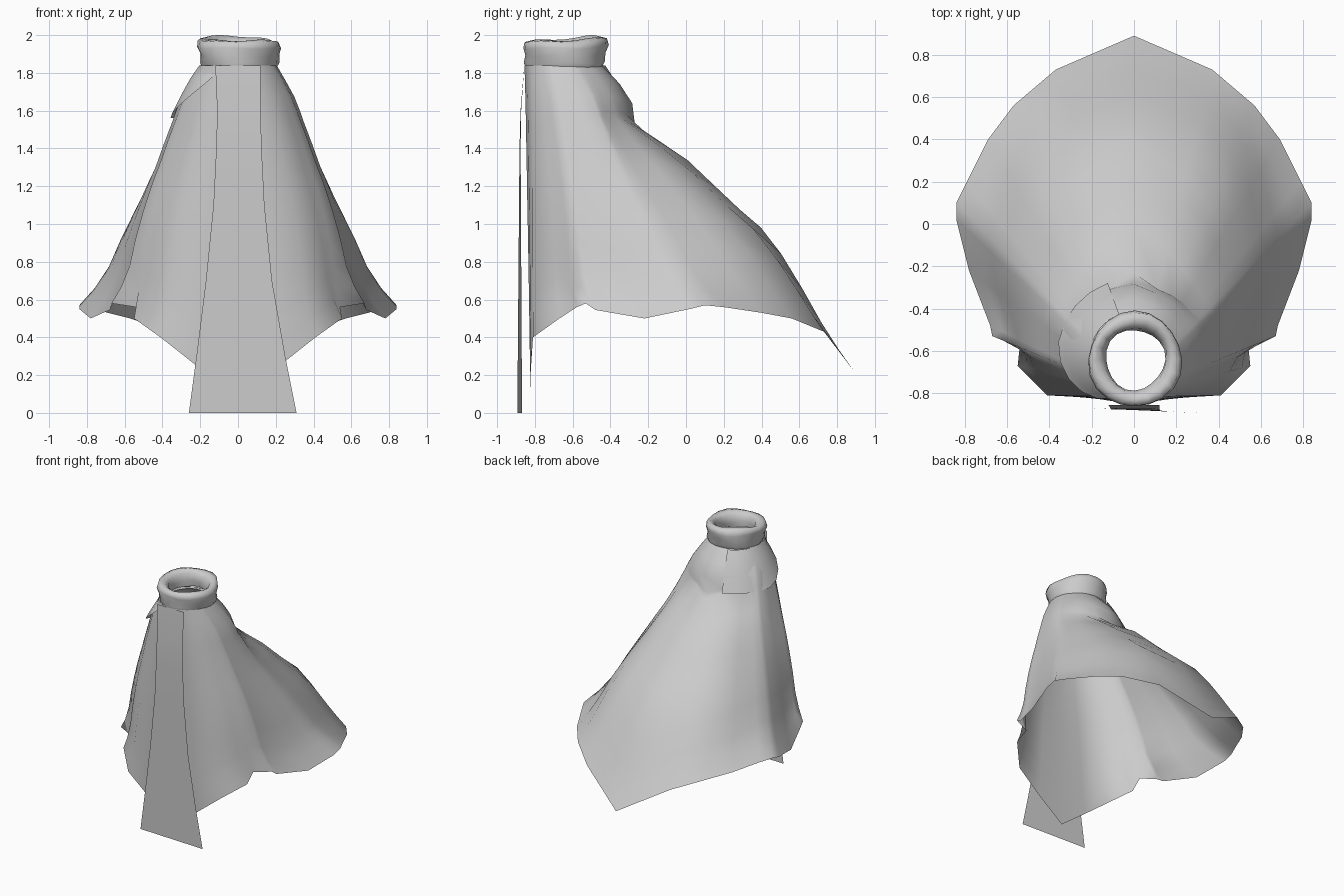
import bpy
import math

cube = bpy.data.objects.get("Cube")
if cube:
    bpy.data.objects.remove(cube, do_unlink=True)

cloth = bpy.data.materials.new("grey cloth")
cloth.use_nodes = True
GREY = (0.6, 0.6, 0.6, 1)
cloth.diffuse_color = GREY
cloth.node_tree.nodes["Principled BSDF"].inputs["Base Color"].default_value = GREY


def sheet(name, rows, closed=False):
    """Skin a grid of point rows into one smooth sheet."""
    n = len(rows[0])
    verts = [p for row in rows for p in row]
    faces = []
    for i in range(len(rows) - 1):
        for j in range(n if closed else n - 1):
            k = (j + 1) % n
            faces.append((i * n + j, (i + 1) * n + j, (i + 1) * n + k, i * n + k))
    mesh = bpy.data.meshes.new(name)
    mesh.from_pydata(verts, [], faces)
    mesh.materials.append(cloth)
    mesh.shade_smooth()
    obj = bpy.data.objects.new(name, mesh)
    bpy.context.collection.objects.link(obj)
    return obj


# Cloak: columns run from the neck ring to a jagged hem
NECK_Y, NECK_R, NECK_Z = -0.65, 0.205, 1.84
half_hem = [(0, -.82, .08), (.22, -.82, .25), (.41, -.81, .40), (.55, -.67, .50),
            (.60, -.59, .56), (.67, -.53, .58), (.68, -.48, .545), (.78, -.22, .50),
            (.84, .02, .55), (.84, .10, .57), (.79, .20, .56), (.69, .40, .53),
            (.57, .56, .50), (.37, .73, .43), (0, .89, .22)]
hem = half_hem + [(-x, y, z) for x, y, z in reversed(half_hem[1:-1])]
drop = [0, .06, .124, .19, .21, .31, .40, .47, .53, .615, .73, .84, .93, 1]
side_flare = [0, .065, .13, .175, .185, .255, .32, .385, .44, .52, .63, .73, .86, 1]
back_flare = [0, .07, .12, .13, .16, .34, .455, .545, .63, .71, .795, .87, .94, 1]


def back_curve(t):
    """Back profile read at any drop."""
    i = next(i for i in range(1, len(drop)) if t <= drop[i] + 1e-6)
    u = (t - drop[i - 1]) / (drop[i] - drop[i - 1])
    return back_flare[i - 1] + u * (back_flare[i] - back_flare[i - 1])


def cloak_point(h, level):
    x, y, z = h
    a = math.atan2(y + .25, abs(x))
    t = drop[level]
    back = min(1, max(0, (math.sin(a) - .3) / .6))
    reach = min(1, (NECK_Z - z) / 1.62)
    swell = math.sin(math.pi * t)
    bulge = .16 * max(0, math.cos(1.2 * (a + .8))) * swell
    f = (side_flare[level] + bulge) * (1 - back)
    f += back * back_curve(t * reach) / back_curve(reach)
    if x:
        f -= .025 * back * swell    # soft ridge down the middle of the back
    tuck = .06 * t ** 10 if abs(abs(x) - .60) < .01 else 0   # fold near the hem
    top_x = math.copysign(NECK_R * math.cos(a), x) if x else 0
    top_y = NECK_Y + NECK_R * math.sin(a)
    px = top_x + (x - top_x) * f
    return (px - math.copysign(tuck, x), top_y + (y - top_y) * f + tuck * .2,
            NECK_Z + (z - NECK_Z) * t)


sheet("cloak", [[cloak_point(h, i) for h in hem] for i in range(len(drop))], closed=True)

# Rolled, slightly crumpled collar
profile = [(.195, 1.82), (.21, 1.85), (.208, 1.89), (.222, 1.93), (.214, 1.965),
           (.18, 1.972), (.15, 1.95), (.14, 1.90), (.145, 1.86)]
rows = []
for k, (r, z) in enumerate(profile):
    row = []
    for j in range(20):
        a = math.tau * j / 20
        rr = r + .006 * math.sin(3 * a + k)
        lift = .025 * max(0, math.cos(a - 2)) * (z - 1.8) / .17
        row.append((.005 + rr * math.cos(a), -.641 + rr * 1.02 * math.sin(a),
                    z + lift + .005 * math.sin(4 * a + k)))
    rows.append(row)
sheet("collar", rows, closed=True)

# Long front panel widening to the floor
panel = [(1.84, -.12, .12, -.856), (1.6, -.11, .12, -.874), (1.4, -.115, .125, -.878),
         (1.1, -.13, .14, -.878), (.7, -.17, .18, -.878), (.3, -.22, .25, -.878),
         (0, -.26, .31, -.878)]
sheet("front_panel", [[(a, y + .01 * (1 - z / 1.84), z), (b, y - .015 * (1 - z / 1.84), z)]
                      for z, a, b, y in panel])

# Draped flap over one shoulder, rising to the collar at its front end
flap = []
for t in (0, .25, .5, .75, 1):
    row = []
    for j in range(10):
        a = math.radians(110 + 135 * j / 9)
        d = t * (1 - .9 * max(0, (j - 4) / 5) ** 1.4)
        r = .205 + .158 * d ** .85
        row.append((r * math.cos(a), -.62 + r * math.sin(a), 1.84 - .28 * d))
    flap.append(row)
sheet("shoulder_flap", flap)
